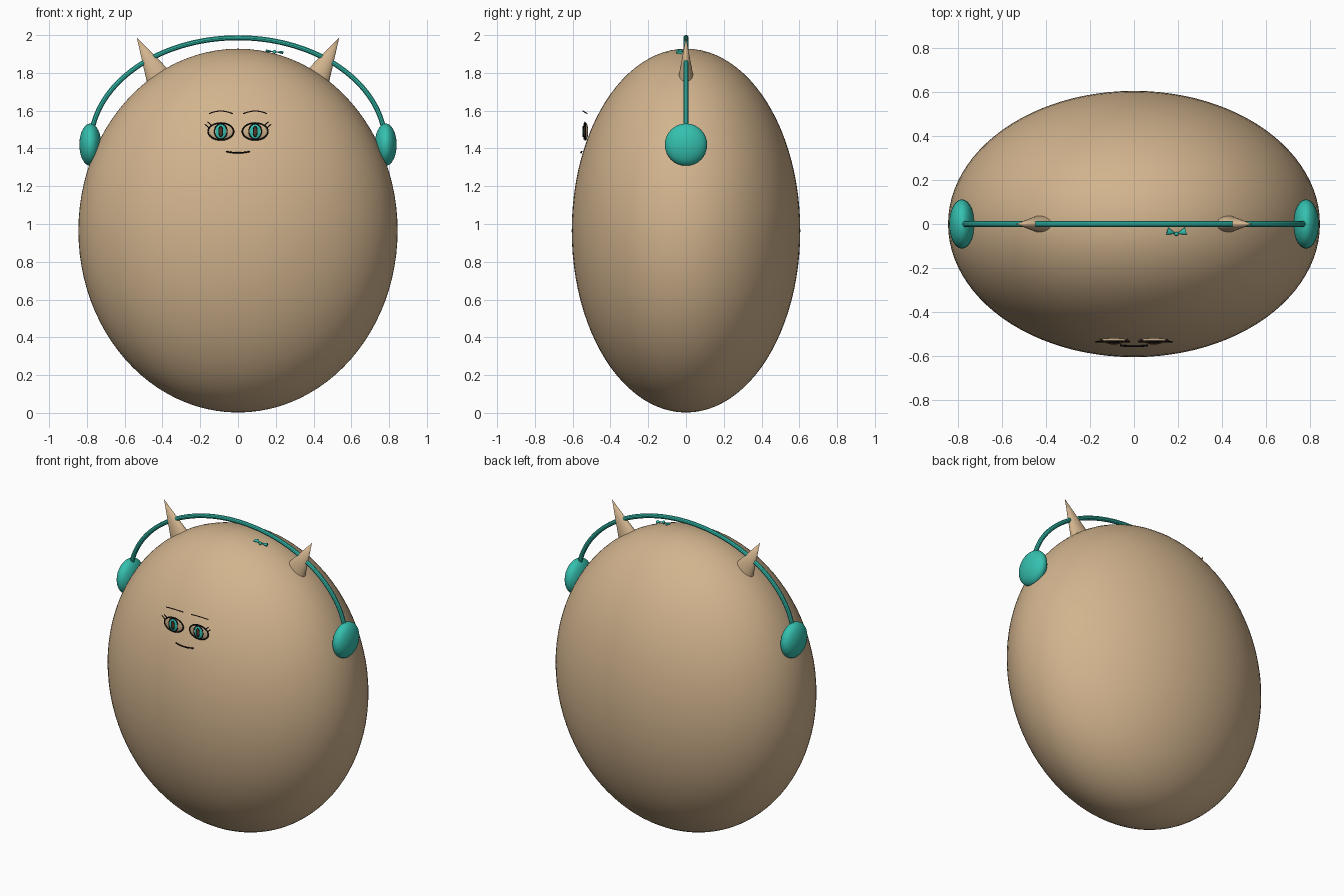
import bpy
from math import sin, cos, pi, atan2
from mathutils import Matrix, Vector

if "Cube" in bpy.data.objects:
    bpy.data.objects.remove(bpy.data.objects["Cube"], do_unlink=True)


def material(name, r, g, b):
    m = bpy.data.materials.new(name)
    m.use_nodes = True
    m.diffuse_color = (r, g, b, 1)
    bsdf = m.node_tree.nodes["Principled BSDF"]
    bsdf.inputs["Base Color"].default_value = (r, g, b, 1)
    return m


TAN = material("tan", 0.645, 0.456, 0.27)
TEAL = material("teal", 0.035, 0.53, 0.43)
BLACK = material("black", 0.006, 0.006, 0.006)
BROWN = material("dark brown", 0.09, 0.04, 0.025)


def finish(name, mat):
    ob = bpy.context.object
    ob.name = name
    ob.data.materials.append(mat)
    bpy.ops.object.shade_smooth_by_angle()
    return ob


def ellipsoid(name, centre, radii, mat, segments=32):
    bpy.ops.mesh.primitive_uv_sphere_add(segments=segments, ring_count=segments // 2, location=centre)
    bpy.context.object.scale = radii
    return finish(name, mat)


def cone(name, base, tip, width, depth, mat):
    # Cone from base to tip in the xz plane, with an elliptical foot
    base, tip = Vector(base), Vector(tip)
    axis = tip - base
    bpy.ops.mesh.primitive_cone_add(vertices=32, radius1=1, radius2=0, depth=1)
    ob = bpy.context.object
    turn = axis.to_track_quat('Z', 'Y').to_matrix().to_4x4()
    if abs(axis.y) < 1e-6:
        turn = Matrix.Rotation(atan2(axis.x, axis.z), 4, 'Y')
    ob.matrix_world = (Matrix.Translation((base + tip) / 2) @ turn
                       @ Matrix.Diagonal((width, depth, axis.length, 1)))
    return finish(name, mat)


def tube(name, points, radius, mat, closed=False):
    curve = bpy.data.curves.new(name, 'CURVE')
    curve.dimensions = '3D'
    curve.bevel_depth = radius
    curve.bevel_resolution = 3
    curve.use_fill_caps = True
    line = curve.splines.new('POLY')
    line.points.add(len(points) - 1)
    for p, co in zip(line.points, points):
        p.co = (*co, 1)
    line.use_cyclic_u = closed
    ob = bpy.data.objects.new(name, curve)
    bpy.context.collection.objects.link(ob)
    bpy.ops.object.select_all(action='DESELECT')
    ob.select_set(True)
    bpy.context.view_layer.objects.active = ob
    bpy.ops.object.convert(target='MESH')
    return finish(name, mat)


def ring(name, x, y, z, rx, rz, radius, mat):
    angles = [2 * pi * i / 40 for i in range(40)]
    return tube(name, [(x + rx * cos(a), y, z + rz * sin(a)) for a in angles], radius, mat, True)


# Body
ellipsoid("body", (0, 0, 0.965), (0.845, 0.605, 0.963), TAN, 96)

# Headphones
arc = [pi * i / 72 for i in range(73)]
tube("headband", [(0.78 * cos(a), 0, 1.42 + 0.566 * sin(a)) for a in arc], 0.014, TEAL)

for side, s in (("left", 1), ("right", -1)):
    ellipsoid(f"{side}_ear_cup", (0.782 * s, 0, 1.42), (0.058, 0.112, 0.112), TEAL)

    # Pointed ears
    cone(f"{side}_ear", (0.425 * s, 0, 1.785), (0.536 * s, 0, 1.988), 0.066, 0.038, TAN)

    # Eyes
    x, y, z = 0.091 * s, -0.53, 1.49
    ellipsoid(f"{side}_eye", (x, y, z), (0.068, 0.012, 0.045), TAN)
    ring(f"{side}_eye_outline", x, y - 0.004, z, 0.068, 0.045, 0.004, BLACK)
    ellipsoid(f"{side}_iris", (x, y - 0.007, z), (0.033, 0.008, 0.041), TEAL)
    ring(f"{side}_iris_outline", x, y - 0.009, z, 0.033, 0.041, 0.003, BLACK)
    ellipsoid(f"{side}_pupil", (x, y - 0.014, z), (0.011, 0.004, 0.027), BROWN)
    ring(f"{side}_pupil_outline", x, y - 0.015, z, 0.011, 0.027, 0.002, BLACK)

    # Lashes at the outer corners
    for i in range(2):
        start = (x + (0.062 - 0.014 * i) * s, y - 0.004, z + 0.018 + 0.014 * i)
        end = (x + (0.084 - 0.014 * i) * s, y - 0.006, z + 0.038 + 0.012 * i)
        tube(f"{side}_lash_{i + 1}", [start, end], 0.003, BLACK)

    # Eyebrows
    steps = [i / 8 - 1 for i in range(17)]
    tube(f"{side}_brow", [(x + 0.062 * t, -0.545 + 0.022 * t * t, 1.598 - 0.014 * t * t)
                          for t in steps], 0.003, BROWN)

    # Bow loops, swept back from the knot
    cone(f"bow_{side}_loop", (0.193 + 0.042 * s, -0.032, 1.912 - 0.004 * s),
         (0.193, -0.045, 1.912), 0.017, 0.008, TEAL)

# Bow knot and mouth
ellipsoid("bow_knot", (0.193, -0.045, 1.912), (0.01, 0.009, 0.01), TEAL, 16)
tube("mouth", [(0.063 * t, -0.556 + 0.004 * t * t, 1.377 + 0.007 * t * t) for t in steps],
     0.004, BLACK)
